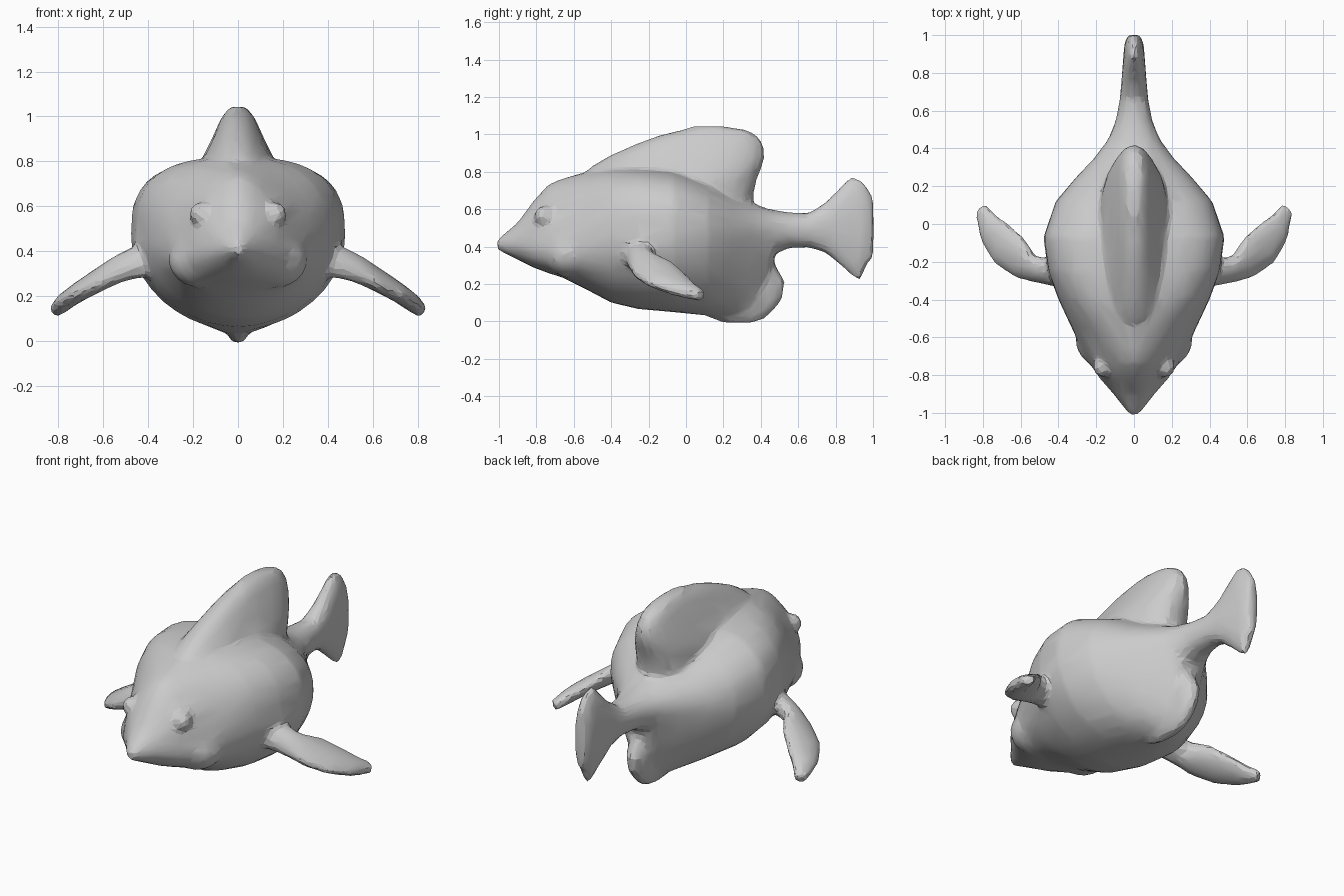
import bpy, bmesh
from math import cos, sin, pi
from mathutils import Vector

if "Cube" in bpy.data.objects:
    bpy.data.objects.remove(bpy.data.objects["Cube"])

parts = []


def finish(bm, name):
    bmesh.ops.recalc_face_normals(bm, faces=bm.faces)
    me = bpy.data.meshes.new(name)
    bm.to_mesh(me)
    bm.free()
    ob = bpy.data.objects.new(name, me)
    bpy.context.collection.objects.link(ob)
    parts.append(ob)
    return ob


def loft(name, rings):
    bm = bmesh.new()
    loops = [[bm.verts.new(p) for p in r] for r in rings]
    n = len(loops[0])
    for a, b in zip(loops, loops[1:]):
        for i in range(n):
            bm.faces.new((a[i], a[(i + 1) % n], b[(i + 1) % n], b[i]))
    bm.faces.new(loops[0])
    bm.faces.new(loops[-1])
    return finish(bm, name)


def power(v, n):
    return (1 if v >= 0 else -1) * abs(v) ** (2 / n)


def body_ring(y, w, top, bot, mid, n_top=2.1, n_bot=2.1, count=40):
    ring = []
    for i in range(count):
        a = 2 * pi * i / count
        n = n_top if sin(a) >= 0 else n_bot
        c, s = power(cos(a), n), power(sin(a), n)
        ring.append((w * c, y, mid + s * ((top - mid) if s > 0 else (mid - bot))))
    return ring


def fin_ring(z, y0, y1, w, count=24):
    # Rounded fin slice, tapered towards the front
    ring = []
    for i in range(count):
        a = 2 * pi * i / count
        t = cos(a)
        ring.append((w * power(sin(a), 2.2) * (0.9 + 0.1 * t), (y0 + y1) / 2 + (y1 - y0) / 2 * power(t, 2.4), z))
    return ring


def ellipsoid(name, centre, size):
    bm = bmesh.new()
    bmesh.ops.create_uvsphere(bm, u_segments=20, v_segments=12, radius=1)
    for v in bm.verts:
        v.co = Vector(centre) + Vector((v.co.x * size[0], v.co.y * size[1], v.co.z * size[2]))
    return finish(bm, name)


# Body and tail: y, half width, top, bottom, widest height, upper and lower squareness
loft("body", [body_ring(*s) for s in (
    (-1.01, .025, .435, .385, .41), (-.9, .11, .53, .33, .41, 1.9, 2),
    (-.82, .18, .64, .29, .4, 1.75, 2.3), (-.74, .235, .73, .26, .39, 1.65, 2.5),
    (-.66, .28, .765, .235, .39, 1.75, 2.5), (-.55, .33, .795, .18, .41, 2, 2.1),
    (-.4, .4, .815, .1, .45, 2.6, 1.95), (-.25, .455, .818, .065, .46, 2.9, 1.95),
    (-.07, .48, .805, .05, .47, 2.9, 1.95), (.12, .415, .74, .03, .47, 2.5, 1.75),
    (.25, .305, .675, .015, .47, 2.1, 1.55), (.35, .21, .635, .02, .48, 2, 1.4),
    (.43, .15, .605, .1, .49, 2, 1.3),
    (.475, .125, .595, .36, .49), (.55, .097, .583, .393, .49),
    (.66, .076, .58, .395, .49), (.75, .067, .64, .365, .5), (.88, .057, .775, .25, .5),
    (.935, .053, .76, .21, .5), (.955, .05, .74, .28, .5), (1.003, .032, .66, .34, .5))])

# Dorsal fin: height, front, back, half width
loft("dorsal_fin", [fin_ring(*s) for s in (
    (.55, -.4, .36, .17), (.68, -.5, .36, .2), (.76, -.55, .38, .2),
    (.82, -.52, .405, .175), (.88, -.42, .42, .14), (.94, -.29, .415, .11),
    (.99, -.16, .385, .085), (1.022, -.03, .33, .06), (1.044, .03, .2, .035))])

# Anal fin under the tail
loft("anal_fin", [fin_ring(*s) for s in (
    (-.008, .2, .36, .028), (.02, .12, .43, .045), (.06, .1, .47, .06),
    (.12, .1, .515, .07), (.21, .1, .53, .078), (.3, .1, .48, .085), (.44, .1, .43, .08))])

# Paired fins, eyes and cheeks
fin_sections = (
    ((.36, -.34, .34), (.36, -.17, .38), .085), ((.45, -.325, .33), (.45, -.185, .37), .07),
    ((.53, -.31, .3), (.53, -.165, .345), .058), ((.63, -.285, .25), (.585, -.07, .31), .05),
    ((.74, -.21, .2), (.66, .0, .25), .045), ((.81, -.09, .16), (.735, .055, .19), .04),
    ((.84, .06, .13), (.785, .11, .14), .032))
for side, label in ((1, "right"), (-1, "left")):
    rings = []
    for a, b, h in fin_sections:
        a, b = Vector(a), Vector(b)
        mid, half = (a + b) / 2, (b - a) / 2
        ring = []
        for i in range(16):
            t = 2 * pi * i / 16
            p = mid + half * cos(t) + Vector((.4, 0, .92)) * (h * sin(t))
            ring.append((p.x * side, p.y, p.z))
        rings.append(ring)
    loft("pectoral_fin_" + label, rings)
    ellipsoid("eye_" + label, (.165 * side, -.757, .565), (.053, .057, .054))
    ellipsoid("cheek_" + label, (.16 * side, -.62, .36), (.15, .14, .125))

# Fuse the parts into one softly faceted skin
bpy.ops.object.select_all(action='DESELECT')
for ob in parts:
    ob.select_set(True)
fish = parts[0]
bpy.context.view_layer.objects.active = fish
bpy.ops.object.join()
fish.name = "fish"
remesh = fish.modifiers.new("fuse", 'REMESH')
remesh.mode = 'VOXEL'
remesh.voxel_size = .016
smooth = fish.modifiers.new("soften", 'SMOOTH')
smooth.factor = .5
smooth.iterations = 9
facets = fish.modifiers.new("facets", 'DECIMATE')
facets.ratio = .07
for m in list(fish.modifiers):
    bpy.ops.object.modifier_apply(modifier=m.name)
bpy.ops.object.shade_smooth_by_angle(angle=.25)
